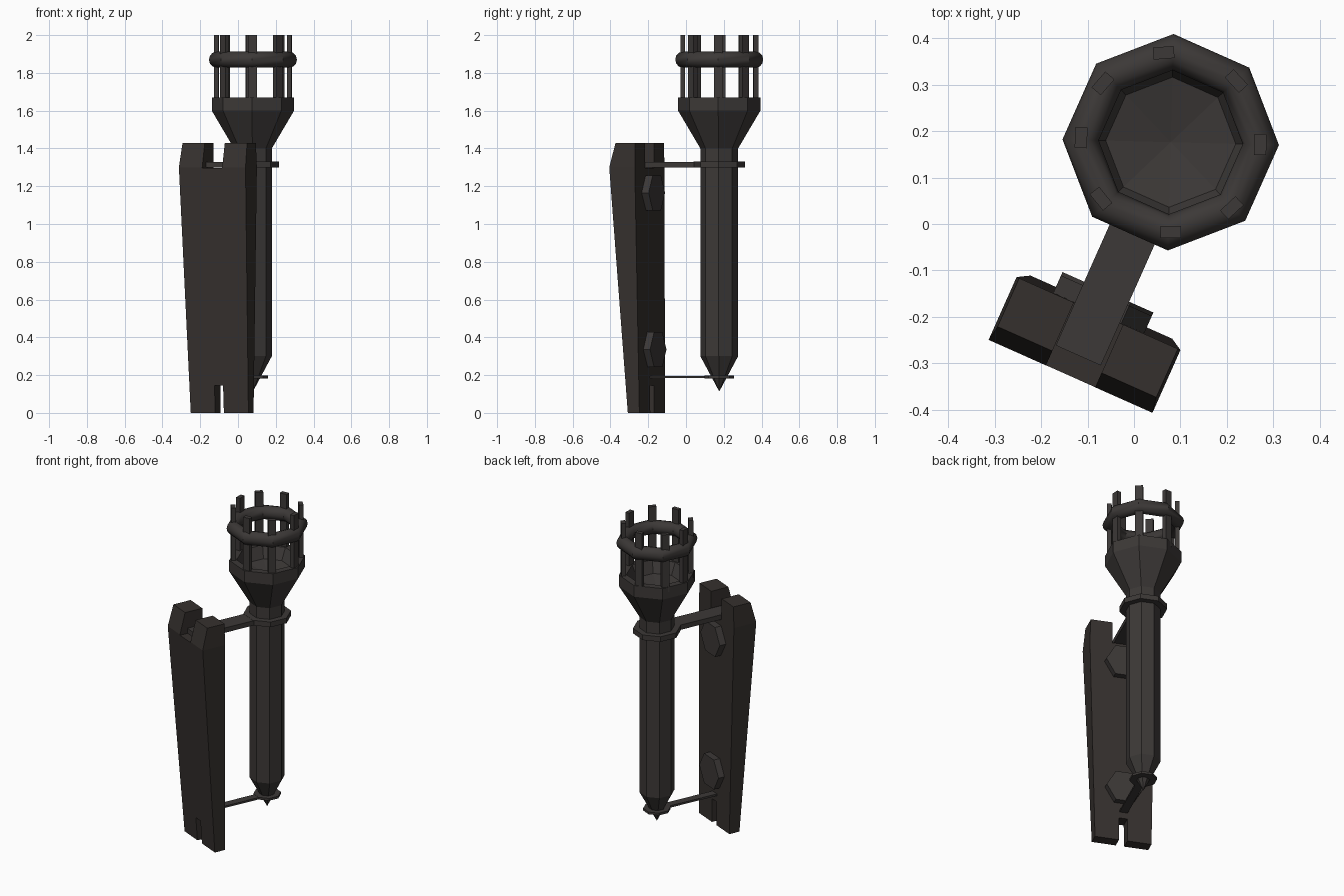
import bpy, bmesh, math
from mathutils import Matrix, Vector

if "Cube" in bpy.data.objects:
    bpy.data.objects.remove(bpy.data.objects["Cube"])

# Local frame: torch axis at origin, bracket towards -y, whole thing turned -24 degrees
M = Matrix.Translation((0.079, 0.176, 0)) @ Matrix.Rotation(math.radians(-24), 4, 'Z')
CU = 0.008  # sideways centre of the plank


def material(name, col):
    m = bpy.data.materials.new(name)
    m.diffuse_color = (*col, 1)
    m.use_nodes = True
    m.node_tree.nodes["Principled BSDF"].inputs["Base Color"].default_value = m.diffuse_color
    return m


iron = material("dark_iron", (0.045, 0.040, 0.038))
wood = material("dark_wood", (0.036, 0.030, 0.027))


def finish(name, bm, mat):
    bmesh.ops.recalc_face_normals(bm, faces=bm.faces)
    me = bpy.data.meshes.new(name)
    bm.to_mesh(me)
    bm.free()
    me.materials.append(mat)
    ob = bpy.data.objects.new(name, me)
    bpy.context.collection.objects.link(ob)
    ob.matrix_world = M
    return ob


def loft(name, rings, mat, closed=False):
    """Join equal-length point rings; cap the ends unless closed."""
    bm = bmesh.new()
    vs = [[bm.verts.new(p) for p in r] for r in rings]
    n = len(vs[0])
    pairs = list(zip(vs, vs[1:])) + ([(vs[-1], vs[0])] if closed else [])
    for a, b in pairs:
        for i in range(n):
            j = (i + 1) % n
            bm.faces.new((a[i], a[j], b[j], b[i]))
    if not closed:
        bm.faces.new(vs[0])
        bm.faces.new(vs[-1])
    bmesh.ops.remove_doubles(bm, verts=bm.verts, dist=1e-5)
    return finish(name, bm, mat)


def octagon(r, z):
    return [(r * math.cos(math.radians(22.5 + 45 * i)),
             r * math.sin(math.radians(22.5 + 45 * i)), z) for i in range(8)]


def box(name, lo, hi, mat, rot=0):
    lo, hi = Vector(lo), Vector(hi)
    bm = bmesh.new()
    bmesh.ops.create_cube(bm, size=1, matrix=Matrix.Rotation(rot, 4, 'Z')
                          @ Matrix.Translation((lo + hi) / 2)
                          @ Matrix.Diagonal((*(hi - lo), 1)))
    return finish(name, bm, mat)


# Torch body: pointed shaft, flared cup and hollow inside
profile = [(0.001, 0.115), (0.1, 0.30), (0.1, 1.40), (0.218, 1.60), (0.218, 1.67),
           (0.175, 1.67), (0.14, 1.60), (0.001, 1.57)]
loft("torch_body", [octagon(r, z) for r, z in profile], iron)

# Cage bars, slightly uneven around the rim
for i, a in enumerate((94.5, 43, -1.5, -47, -90, -141, 177, 139)):
    box(f"cage_bar_{i}", (0.180, -0.0225, 1.64), (0.206, 0.0225, 2.0), iron,
        math.radians(a + 24))

# Cage hoop: eight-sided, round section
hoop = [octagon(0.194 + 0.039 * math.cos(t), 1.87 + 0.042 * math.sin(t))
        for t in (2 * math.pi * k / 12 for k in range(12))]
hoop_ob = loft("cage_hoop", hoop, iron, closed=True)
bpy.context.view_layer.objects.active = hoop_ob
hoop_ob.select_set(True)
bpy.ops.object.shade_smooth_by_angle(angle=math.radians(40))
hoop_ob.select_set(False)

# Collars and arms holding the torch
for name, r, z0, z1, w, back in (("upper", 0.137, 1.298, 1.33, 0.053, -0.50),
                                 ("lower", 0.079, 0.183, 0.197, 0.024, -0.42)):
    loft(name + "_collar", [octagon(r, z0), octagon(r, z1)], iron)
    box(name + "_arm", (0.005 - w, back, z0 + 0.001), (0.005 + w, -0.03, z1 - 0.001), iron)

# Wall plank: tapered, front edge leaning out, chamfered top
sections = [(0.0, 0.167, -0.452, -0.385), (1.30, 0.193, -0.548, -0.400),
            (1.43, 0.187, -0.514, -0.400)]
plank = loft("wall_plank", [[(CU - w, f, z), (CU + w, f, z), (CU + w, b, z), (CU - w, b, z)]
                            for z, w, f, b in sections], wood)

# Notches at the top and bottom of the plank
for w, z0, z1 in ((0.058, 1.296, 1.6), (0.025, -0.1, 0.145)):
    cutter = box("notch_cutter", (CU - w, -0.8, z0), (CU + w, -0.2, z1), wood)
    cutter.hide_render = True
    mod = plank.modifiers.new("notch", 'BOOLEAN')
    mod.operation = 'DIFFERENCE'
    mod.solver = 'EXACT'
    mod.object = cutter
    bpy.context.view_layer.objects.active = plank
    bpy.ops.object.modifier_apply(modifier=mod.name)
    bpy.data.objects.remove(cutter)

# Hexagonal bolt plates on the back of the plank
for name, z, y in (("upper_bolt", 1.165, -0.358), ("lower_bolt", 0.335, -0.350)):
    rings = [[(CU + 0.107 * math.cos(math.pi / 3 * i), yy, z + 0.107 * math.sin(math.pi / 3 * i))
              for i in range(6)] for yy in (-0.41, y)]
    loft(name, rings, iron)
